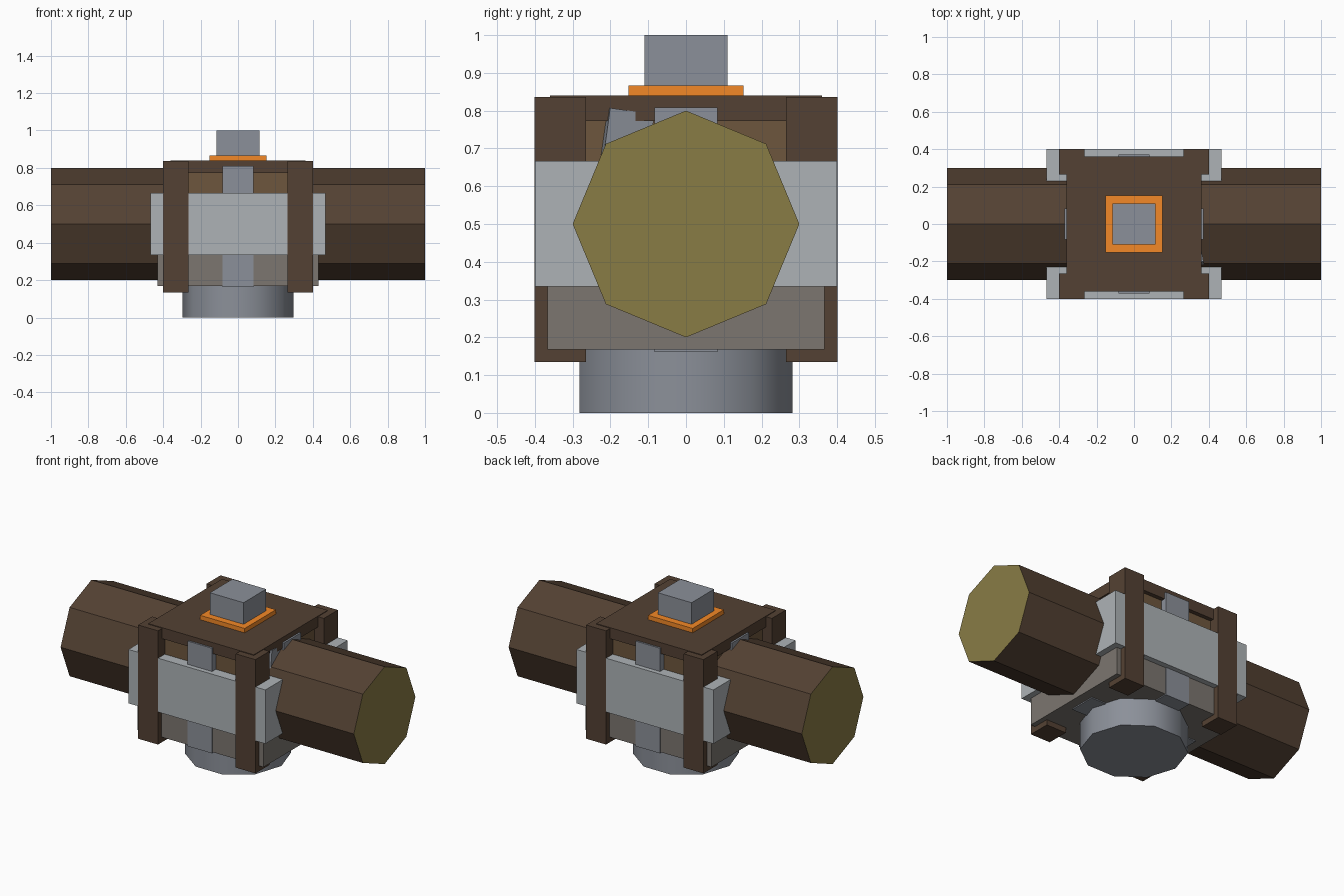
import bpy, bmesh
from math import pi, radians
from mathutils import Matrix

if "Cube" in bpy.data.objects:
    bpy.data.objects.remove(bpy.data.objects["Cube"])


def material(name, r, g, b):
    m = bpy.data.materials.new(name)
    m.diffuse_color = (r, g, b, 1)
    m.use_nodes = True
    m.node_tree.nodes["Principled BSDF"].inputs["Base Color"].default_value = m.diffuse_color
    return m


bark = material("bark", .088, .053, .033)
plank = material("plank", .155, .094, .047)
cut_wood = material("cut_wood", .25, .20, .06)
pale_stone = material("pale_stone", .42, .45, .47)
dark_stone = material("dark_stone", .20, .18, .16)
steel = material("steel", .26, .28, .32)
orange = material("orange", .90, .25, .02)


def finish(name, bm, *mats):
    me = bpy.data.meshes.new(name)
    bm.to_mesh(me)
    bm.free()
    for m in mats:
        me.materials.append(m)
    ob = bpy.data.objects.new(name, me)
    bpy.context.collection.objects.link(ob)
    return ob


def box(name, x, y, z, mat):
    """Box from (min, max) ranges on each axis."""
    bm = bmesh.new()
    bmesh.ops.create_cube(bm, size=1)
    for v in bm.verts:
        v.co = [r[0] if c < 0 else r[1] for c, r in zip(v.co, (x, y, z))]
    return finish(name, bm, mat)


def centred(name, hx, hy, z0, z1, mat):
    return box(name, (-hx, hx), (-hy, hy), (z0, z1), mat)


def prism(sides, radius, depth):
    bm = bmesh.new()
    bmesh.ops.create_cone(bm, cap_ends=True, segments=sides,
                          radius1=radius, radius2=radius, depth=depth)
    return bm


# octagonal log lying along x, with cut-wood ends
bm = prism(8, .3, 2)
bmesh.ops.transform(bm, verts=bm.verts, matrix=Matrix.Translation(
    (0, 0, .5)) @ Matrix.Rotation(pi / 2, 4, 'Y'))
bm.normal_update()
for f in bm.faces:
    f.material_index = int(abs(f.normal.x) > .9)
finish("log", bm, bark, cut_wood)

# round foot, ten sides, smooth wall
bm = prism(10, .296, .2)
bmesh.ops.rotate(bm, verts=bm.verts, matrix=Matrix.Rotation(pi / 2, 3, 'Z'))
bmesh.ops.translate(bm, verts=bm.verts, vec=(0, 0, .1))
bm.normal_update()
for f in bm.faces:
    f.smooth = abs(f.normal.z) < .5
for e in bm.edges:
    e.smooth = all(f.smooth for f in e.link_faces)
finish("foot", bm, steel)

# stacked housing
centred("lower_block", .43, .366, .168, .34, dark_stone)
centred("middle_block", .467, .40, .335, .667, pale_stone)
centred("inner_crate", .335, .335, .60, .80, plank)
centred("roof_plate", .36, .36, .772, .84, bark)

# metal bands crossing the housing
centred("band_front_back", .083, .371, .162, .81, steel)
centred("band_left_right", .371, .083, .1615, .809, steel)

# corner posts
for sx in (-1, 1):
    for sy in (-1, 1):
        box("corner_post", sorted((sx * .265, sx * .40)),
            sorted((sy * .265, sy * .401)), (.135, .836), bark)

# slightly turned plate poking out on the right side
lever = box("side_lever", (-.03, .03), (-.06, .06), (-.13, .13), steel)
lever.location = (.335, -.165, .67)
lever.rotation_euler = (radians(-8), 0, radians(10))

# cap on top
centred("cap_trim", .152, .152, .835, .867, orange)
centred("cap", .115, .11, .86, 1.0, steel)
